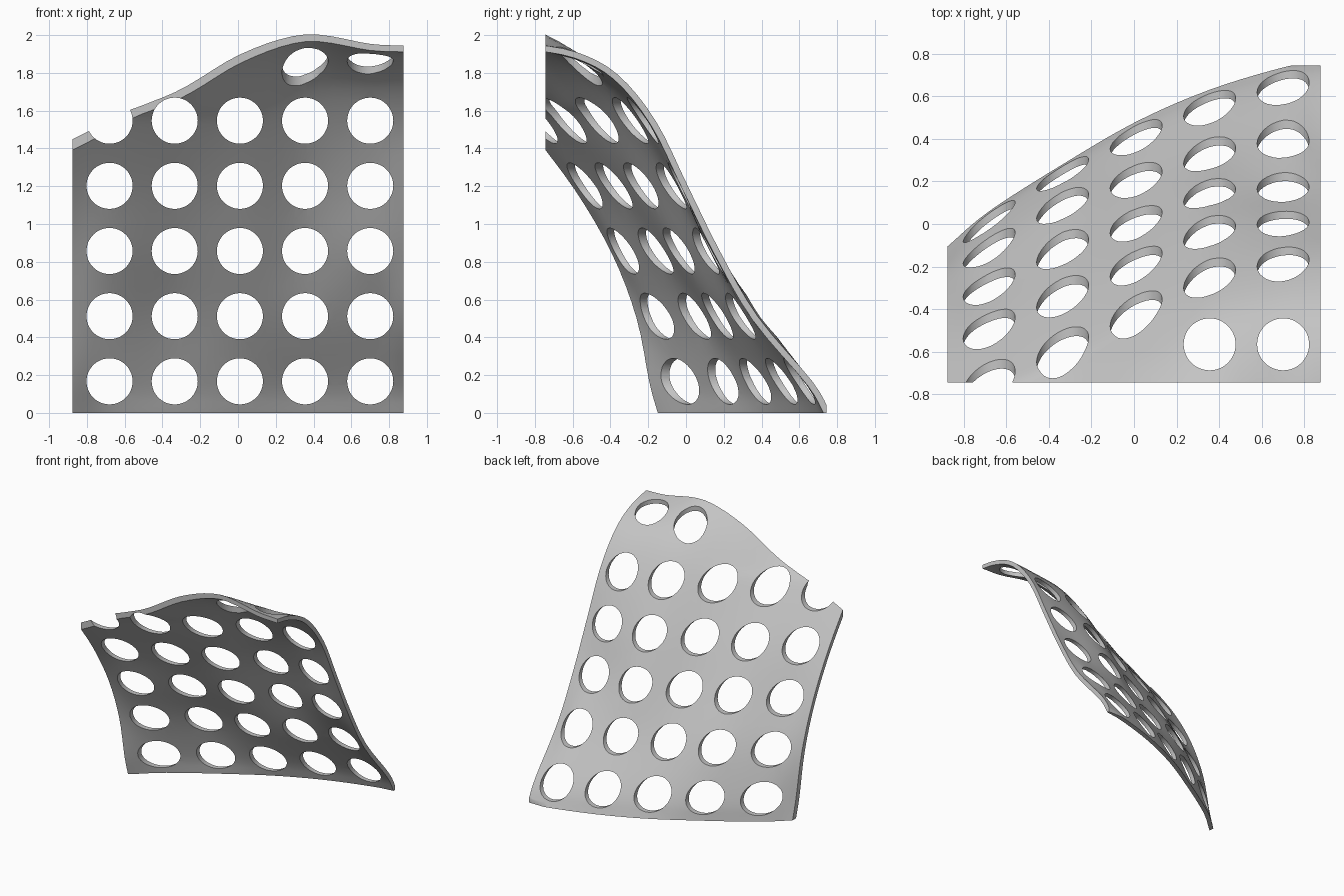
import bpy
import bmesh
from mathutils import Vector, Matrix

default_cube = bpy.data.objects.get("Cube")
if default_cube:
    bpy.data.objects.remove(default_cube, do_unlink=True)

THICKNESS = 0.033
HOLE_RADIUS = 0.122
HOLE_STEP = 0.345

# Wavy sheet: y of the outer face at fixed heights, one entry per column
COLUMNS = (-.875, -.68, -.335, .01, .355, .7, .875)
LEVELS = (0, .165, .51, .855, 1.2, 1.545)
DEPTHS = (
    (-.105, .06, .28, .48, .63, .735, .765),
    (-.15, .02, .24, .41, .555, .65, .67),
    (-.225, -.115, .095, .205, .325, .4, .38),
    (-.36, -.3, -.115, 0, .15, .165, .18),
    (-.56, -.49, -.335, -.195, -.03, .005, .01),
    (-.82, -.74, -.59, -.415, -.245, -.18, -.16),
)
# Rolled-over crest: (y, z) pairs per column
CREST = (
    ((-.88, 1.62), (-.82, 1.63), (-.68, 1.64), (-.52, 1.67), (-.42, 1.77), (-.38, 1.79), (-.36, 1.79)),
    ((-.95, 1.7), (-.9, 1.7), (-.76, 1.71), (-.66, 1.82), (-.62, 1.93), (-.6, 1.905), (-.58, 1.91)),
    ((-1, 1.76), (-1, 1.8), (-.9, 1.83), (-.84, 1.98), (-.85, 2.06), (-.85, 1.985), (-.85, 1.96)),
)


def smooth_path(points, steps):
    """Spline through the points, continued a little past both ends."""
    first, last = points[0] - points[1], points[-1] - points[-2]
    first, last = first.normalized() * .15, last.normalized() * .15
    pts = [points[0] + first * 2, points[0] + first, *points,
           points[-1] + last, points[-1] + last * 2]
    path = []
    for a, b, c, d in zip(pts, pts[1:], pts[2:], pts[3:]):
        for i in range(steps):
            t = i / steps
            path.append(b + (c - a) * (t / 2)
                        + (a * 2 - b * 5 + c * 4 - d) * (t * t / 2)
                        + (b * 3 - a - c * 3 + d) * (t ** 3 / 2))
    return path + [pts[-2]]


def mesh_object(name, bm):
    bmesh.ops.recalc_face_normals(bm, faces=bm.faces)
    mesh = bpy.data.meshes.new(name)
    bm.to_mesh(mesh)
    bm.free()
    obj = bpy.data.objects.new(name, mesh)
    bpy.context.collection.objects.link(obj)
    return obj


def make_sheet():
    rows = [[Vector((x, y, z)) for x, y in zip(COLUMNS, depths)]
            for z, depths in zip(LEVELS, DEPTHS)]
    rows += [[Vector((x, *p)) for x, p in zip(COLUMNS, crest)] for crest in CREST]
    rows = [smooth_path(row, 5) for row in rows]
    grid = [smooth_path(list(column), 4) for column in zip(*rows)]
    bm = bmesh.new()
    outer = [[bm.verts.new(p) for p in line] for line in grid]
    for a, b in zip(outer, outer[1:]):
        for quad in zip(a, b, b[1:], a[1:]):
            bm.faces.new(quad)
    # Offset a second skin toward the front and close the rim
    bm.normal_update()
    sign = 1 if outer[9][9].normal.y > 0 else -1
    inner = [[bm.verts.new(v.co - v.normal * sign * THICKNESS) for v in line]
             for line in outer]
    for a, b in zip(inner, inner[1:]):
        for quad in zip(a, a[1:], b[1:], b):
            bm.faces.new(quad)

    def rim(g):
        return ([line[0] for line in g] + g[-1][1:]
                + [line[-1] for line in reversed(g[:-1])] + g[0][-2:0:-1])
    ro, ri = rim(outer), rim(inner)
    for i in range(len(ro)):
        bm.faces.new((ro[i - 1], ro[i], ri[i], ri[i - 1]))
    return mesh_object("perforated_panel", bm)


def make_hole_cutters():
    bm = bmesh.new()

    def cylinder(place, length):
        bmesh.ops.create_cone(bm, cap_ends=True, segments=48, radius1=HOLE_RADIUS,
                              radius2=HOLE_RADIUS, depth=length, matrix=place)
    sideways = Matrix.Rotation(1.5707963, 4, 'X')
    for i in range(5):
        x = -.68 + HOLE_STEP * i
        for k in range(5):
            cylinder(Matrix.Translation((x, 0, .167 + HOLE_STEP * k)) @ sideways, 4)
        if i > 2:  # upright holes through the crest
            cylinder(Matrix.Translation((x, -.565, 2)), .6)
    return mesh_object("hole_cutters", bm)


def make_trim_box():
    bm = bmesh.new()
    bmesh.ops.create_cube(bm, size=1, matrix=Matrix.Translation((0, 0, 1.5))
                          @ Matrix.Diagonal((1.75, 1.49, 3, 1)))
    return mesh_object("trim_box", bm)


def cut(target, cutter, operation):
    mod = target.modifiers.new(cutter.name, 'BOOLEAN')
    mod.operation, mod.object, mod.solver = operation, cutter, 'EXACT'
    bpy.context.view_layer.objects.active = target
    bpy.ops.object.modifier_apply(modifier=mod.name)
    bpy.data.objects.remove(cutter, do_unlink=True)


panel = make_sheet()
cut(panel, make_trim_box(), 'INTERSECT')
cut(panel, make_hole_cutters(), 'DIFFERENCE')

# Plain grey finish
grey = bpy.data.materials.new("light_grey")
grey.use_nodes = True
colour = (.55, .55, .55, 1)
grey.diffuse_color = colour
grey.node_tree.nodes["Principled BSDF"].inputs["Base Color"].default_value = colour
panel.data.materials.clear()
panel.data.materials.append(grey)

bpy.ops.object.select_all(action='DESELECT')
panel.select_set(True)
bpy.context.view_layer.objects.active = panel
bpy.ops.object.shade_smooth_by_angle(angle=.6)
